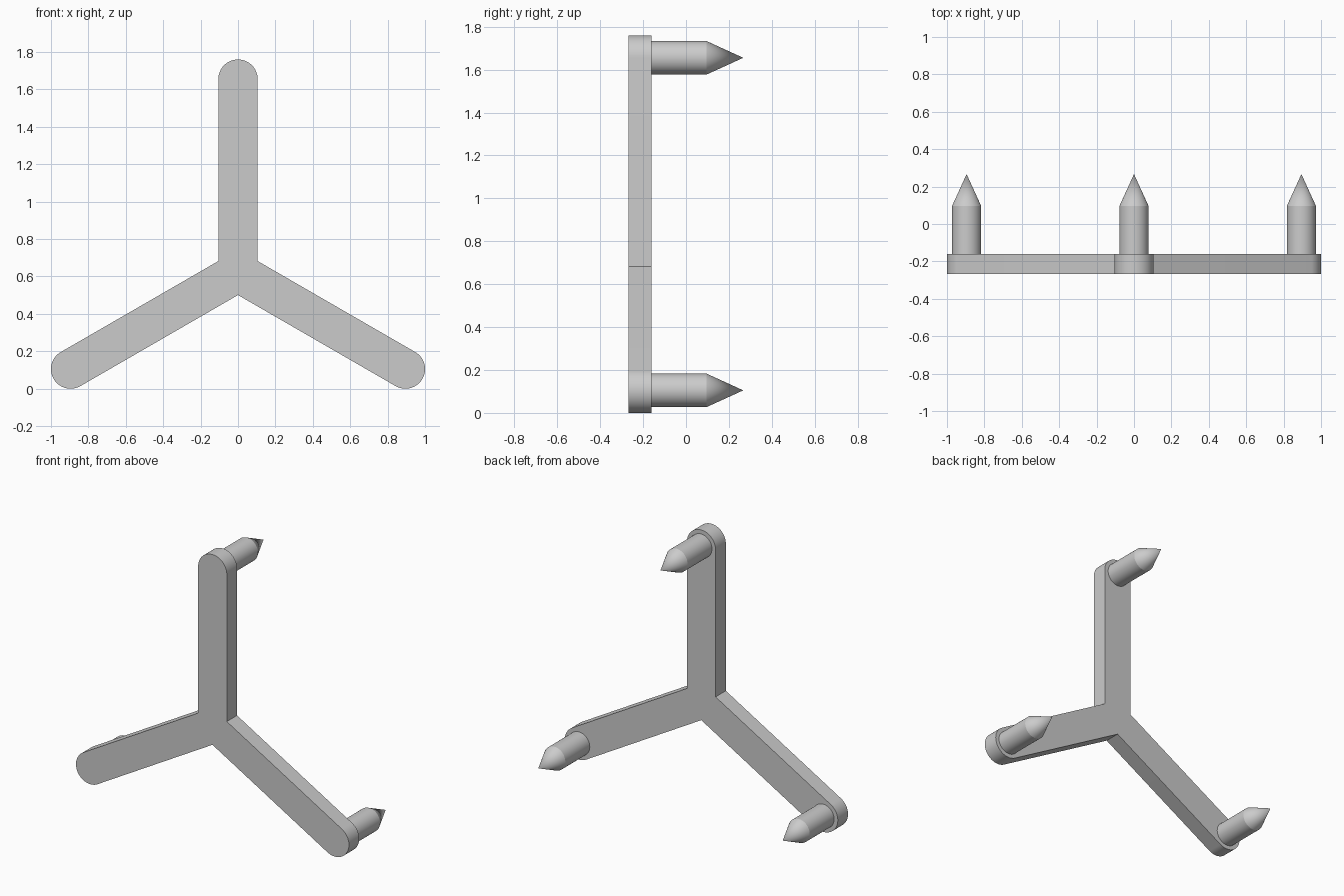
import bpy, bmesh
from math import sin, cos, pi, radians, sqrt

if "Cube" in bpy.data.objects:
    bpy.data.objects.remove(bpy.data.objects["Cube"])

R = 0.105                       # half width of each arm
L = (1 - R) / cos(pi / 6)       # hub to arm-end centre
ZC = L / 2 + R                  # hub height
Y0, Y1, Y2, Y3 = -0.267, -0.16, 0.096, 0.267
PIN_R = 0.078
ANGLES = [radians(a) for a in (90, 210, 330)]
CAP = 32


def finish(name, bm):
    bmesh.ops.recalc_face_normals(bm, faces=bm.faces)
    me = bpy.data.meshes.new(name)
    bm.to_mesh(me)
    bm.free()
    ob = bpy.data.objects.new(name, me)
    bpy.context.collection.objects.link(ob)
    bpy.ops.object.select_all(action='DESELECT')
    ob.select_set(True)
    bpy.context.view_layer.objects.active = ob
    bpy.ops.object.shade_smooth_by_angle(angle=radians(20))
    return ob


# Three-armed plate: round-ended Y outline, extruded in depth
outline = []
for a in ANGLES:
    for i in range(CAP + 1):
        t = a - pi / 2 + pi * i / CAP
        outline.append((L * cos(a) + R * cos(t), ZC + L * sin(a) + R * sin(t)))
    d = 2 * R / sqrt(3)         # inner corner between two arms
    outline.append((d * cos(a + pi / 3), ZC + d * sin(a + pi / 3)))
bm = bmesh.new()
face = bm.faces.new([bm.verts.new((x, Y0, z)) for x, z in outline])
ext = bmesh.ops.extrude_face_region(bm, geom=[face], use_keep_orig=True)
bmesh.ops.translate(bm, vec=(0, Y1 - Y0, 0),
                    verts=[g for g in ext['geom'] if isinstance(g, bmesh.types.BMVert)])
finish("three_arm_plate", bm)

# Pointed pins: revolved profile at each arm end
N = 64
for k, a in enumerate(ANGLES):
    cx, cz = L * cos(a), ZC + L * sin(a)
    bm = bmesh.new()
    rings = [[bm.verts.new((cx + PIN_R * cos(2 * pi * i / N), y,
                            cz + PIN_R * sin(2 * pi * i / N))) for i in range(N)]
             for y in (Y1, Y2)]
    tip = bm.verts.new((cx, Y3, cz))
    for i in range(N):
        j = (i + 1) % N
        bm.faces.new((rings[0][i], rings[0][j], rings[1][j], rings[1][i]))
        bm.faces.new((rings[1][i], rings[1][j], tip))
    bm.faces.new(rings[0])
    finish("pointed_pin_%d" % (k + 1), bm)
